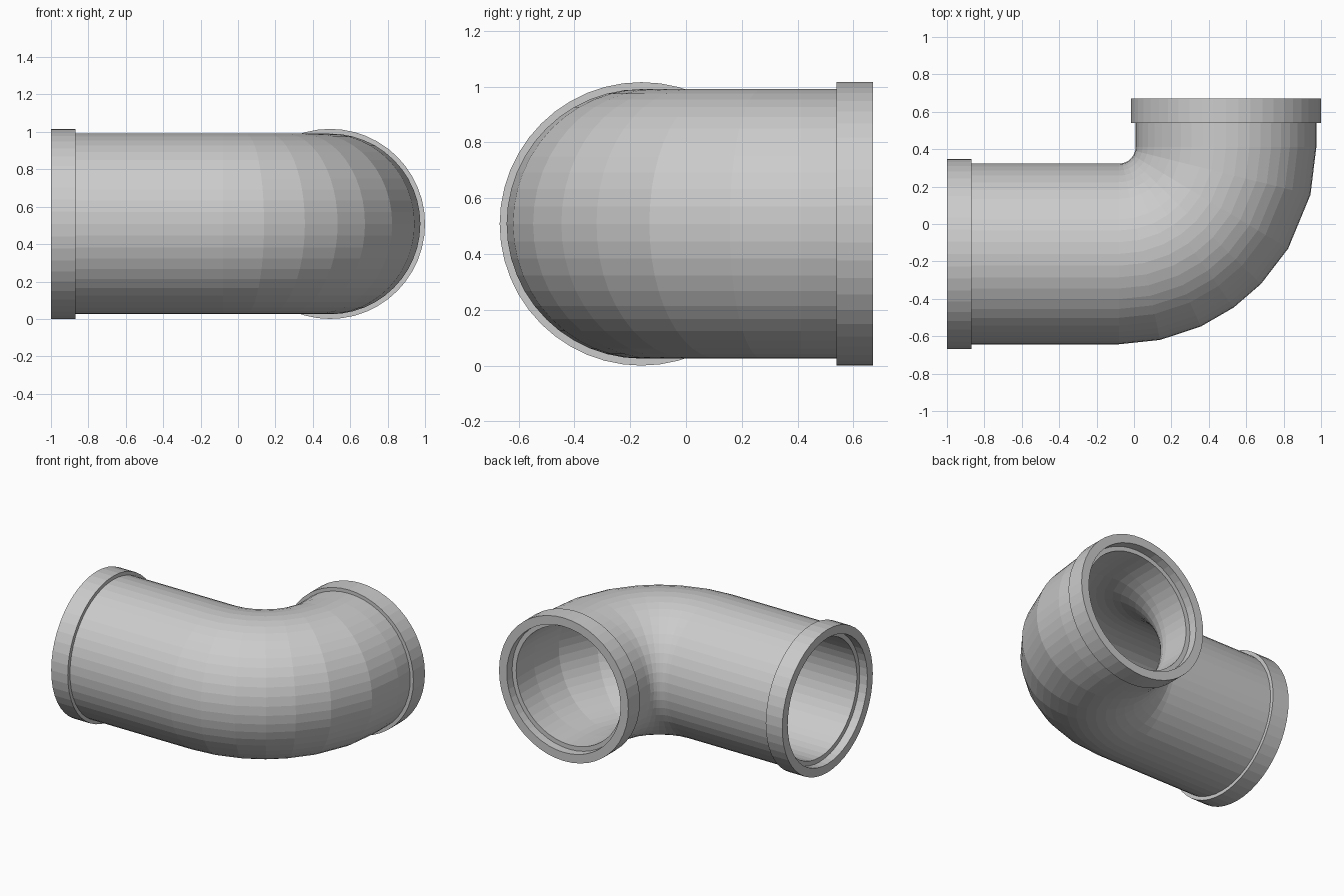
import bpy, bmesh
from math import sin, cos, pi, radians

if "Cube" in bpy.data.objects:
    bpy.data.objects.remove(bpy.data.objects["Cube"])

SEGS = 48
COLLAR_R, PIPE_R, SOCKET_R, BORE_R = 0.508, 0.483, 0.447, 0.415
AX_Y, AX_X, AX_Z = -0.16, 0.492, 0.508      # axes of the two legs
BEND_R = 0.572
BX, BY = AX_X - BEND_R, AX_Y + BEND_R       # centre of the bend
BEND_ANGLES = [0, 12, 24.5, 35.5, 46, 59, 76, 90]
LIP, SOCKET = 0.13, 0.06                    # collar length, socket depth
END_X, END_Y = -1.0, 0.67


def leg_x(x, r):
    return (x, AX_Y, 0.0, r)


def leg_y(y, r):
    return (AX_X, y, pi / 2, r)


def bend(r):
    return [(BX + BEND_R * sin(a), BY - BEND_R * cos(a), a, r)
            for a in map(radians, BEND_ANGLES)]


# Outer skin with collars, then back along the bore with stepped sockets
outer = [leg_x(END_X, COLLAR_R), leg_x(END_X + LIP, COLLAR_R), leg_x(END_X + LIP, PIPE_R)]
outer += bend(PIPE_R)
outer += [leg_y(END_Y - LIP, PIPE_R), leg_y(END_Y - LIP, COLLAR_R), leg_y(END_Y, COLLAR_R)]
inner = [leg_x(END_X, SOCKET_R), leg_x(END_X + SOCKET, SOCKET_R), leg_x(END_X + SOCKET, BORE_R)]
inner += bend(BORE_R)
inner += [leg_y(END_Y - SOCKET, BORE_R), leg_y(END_Y - SOCKET, SOCKET_R), leg_y(END_Y, SOCKET_R)]

bm = bmesh.new()
rings = []
for x, y, a, r in outer + inner[::-1]:
    ring = []
    for i in range(SEGS):
        t = 2 * pi * i / SEGS
        side = r * cos(t)
        ring.append(bm.verts.new((x - sin(a) * side, y + cos(a) * side, AX_Z + r * sin(t))))
    rings.append(ring)

# Skin the closed loop of rings
for k, ring in enumerate(rings):
    nxt = rings[(k + 1) % len(rings)]
    for i in range(SEGS):
        j = (i + 1) % SEGS
        bm.faces.new((ring[i], ring[j], nxt[j], nxt[i]))
bmesh.ops.recalc_face_normals(bm, faces=bm.faces)

mesh = bpy.data.meshes.new("pipe_elbow")
bm.to_mesh(mesh)
bm.free()
bpy.context.collection.objects.link(bpy.data.objects.new("pipe_elbow", mesh))
